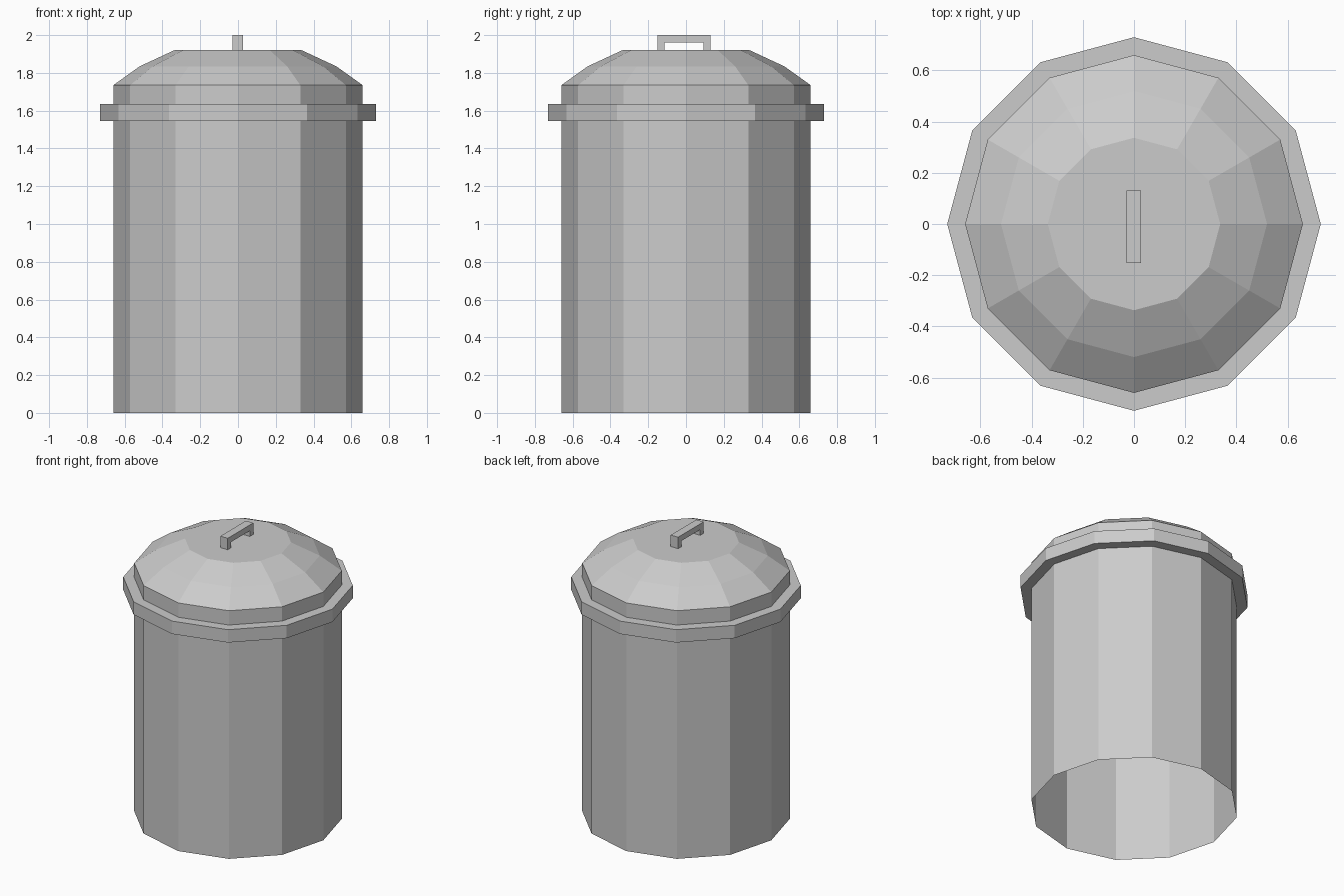
import bpy, bmesh
from math import sin, cos, pi

cube = bpy.data.objects.get("Cube")
if cube:
    bpy.data.objects.remove(cube)

SIDES = 12

metal = bpy.data.materials.new("grey metal")
metal.use_nodes = True
grey = (0.6, 0.6, 0.6, 1)
metal.diffuse_color = grey
metal.node_tree.nodes["Principled BSDF"].inputs["Base Color"].default_value = grey


def finish(name, bm):
    mesh = bpy.data.meshes.new(name)
    bm.to_mesh(mesh)
    bm.free()
    mesh.materials.append(metal)
    obj = bpy.data.objects.new(name, mesh)
    bpy.context.collection.objects.link(obj)
    return obj


def lathe(name, profile, cap_top=False):
    """Spin (radius, height) points, listed bottom to top, into a faceted shell."""
    bm = bmesh.new()
    rings = [[bm.verts.new((r * cos(2 * pi * i / SIDES), r * sin(2 * pi * i / SIDES), z))
              for i in range(SIDES)] for r, z in profile]
    for low, high in zip(rings, rings[1:]):
        for i in range(SIDES):
            j = (i + 1) % SIDES
            bm.faces.new((low[i], low[j], high[j], high[i]))
    if cap_top:
        bm.faces.new(rings[-1])
    return finish(name, bm)


# Open-bottomed can
R, RIM = 0.66, 0.73
lathe("can_body", [(R, 0), (R, 1.545)])

# Projecting rim band
lathe("lid_rim", [(R, 1.545), (RIM, 1.545), (RIM, 1.635), (R, 1.635)])

# Domed lid with a flat top
lathe("lid_dome", [(R, 1.635), (R, 1.735), (0.52, 1.835), (0.337, 1.92)], cap_top=True)

# Lid handle: bracket outline in the y-z plane, extruded across x
y0, y1, leg, base, bar, top = -0.152, 0.13, 0.038, 1.92, 1.96, 2.0
outline = [(y0, base), (y0 + leg, base), (y0 + leg, bar), (y1 - leg, bar),
           (y1 - leg, base), (y1, base), (y1, top), (y0, top)]
bm = bmesh.new()
side = bm.faces.new([bm.verts.new((-0.03, y, z)) for y, z in outline])
moved = bmesh.ops.extrude_face_region(bm, geom=[side])["geom"]
bmesh.ops.translate(bm, vec=(0.057, 0, 0),
                    verts=[v for v in moved if isinstance(v, bmesh.types.BMVert)])
bmesh.ops.recalc_face_normals(bm, faces=bm.faces)
finish("lid_handle", bm)
